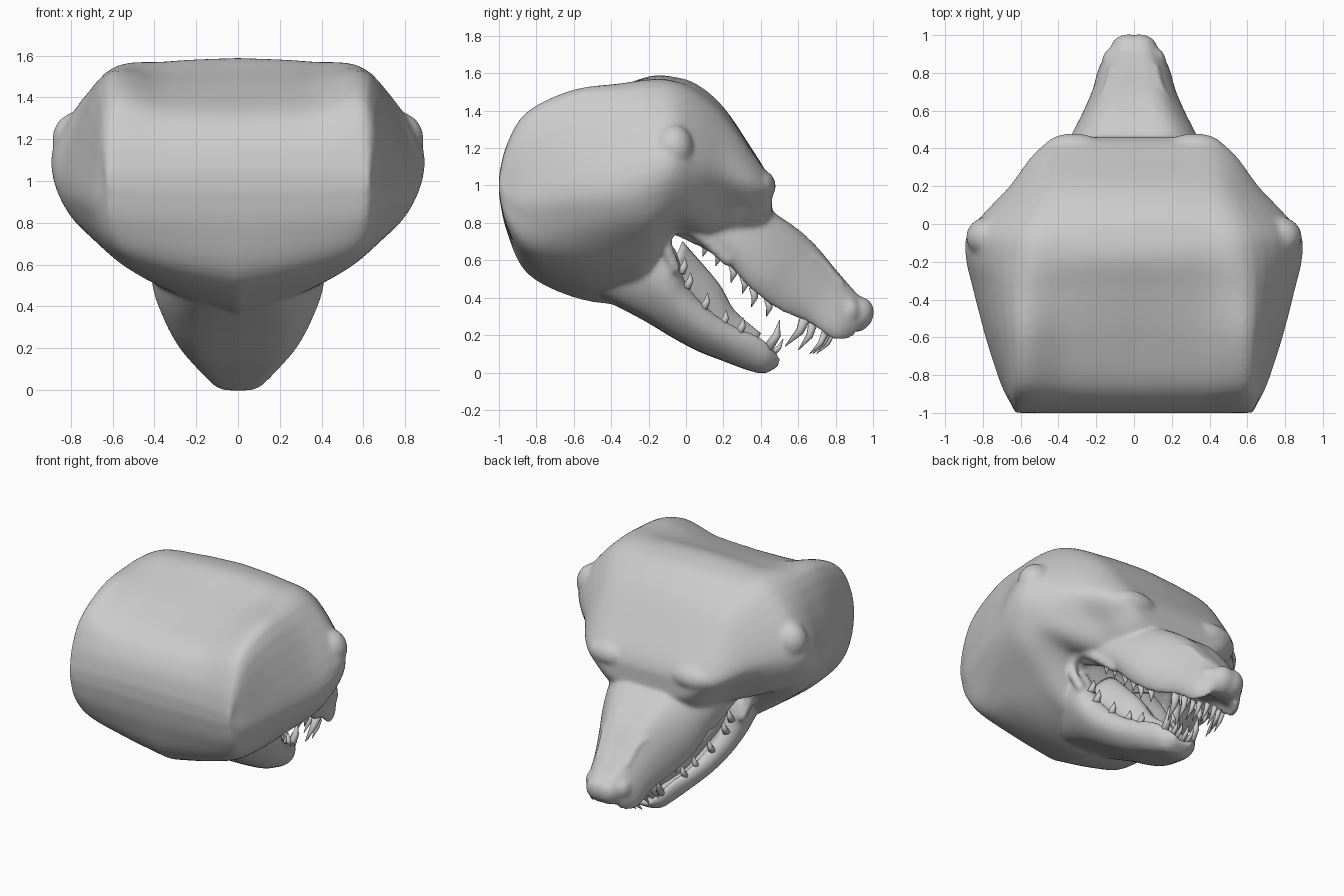
import bpy, bmesh, math
from mathutils import Vector, Matrix
from mathutils.geometry import interpolate_bezier

cube = bpy.data.objects.get("Cube")
if cube:
    bpy.data.objects.remove(cube)

grey = bpy.data.materials.new("clay_grey")
grey.use_nodes = True
colour = (0.6, 0.6, 0.6, 1)
grey.diffuse_color = colour
grey.node_tree.nodes["Principled BSDF"].inputs["Base Color"].default_value = colour


def spline(points, steps):
    """Smooth curve through all the points."""
    p = [Vector(q) for q in points]
    p = [p[0]] + p + [p[-1]]
    out = []
    for a, b, c, d in zip(p, p[1:], p[2:], p[3:]):
        out += interpolate_bezier(b, b + (c - a) / 6, c - (d - b) / 6, c, steps + 1)[:-1]
    return out + [p[-1]]


def loft(bm, halves, steps=5):
    """Skin a row of half sections, mirrored across x."""
    halves = [spline(h, steps) for h in halves]
    columns = [spline(c, steps) for c in zip(*halves)]
    rings = []
    for half in zip(*columns):
        ring = list(half) + [Vector((-q.x, q.y, q.z)) for q in half[-2:0:-1]]
        rings.append([bm.verts.new(q) for q in ring])
    for r, s in zip(rings, rings[1:]):
        for i in range(len(r)):
            j = (i + 1) % len(r)
            bm.faces.new((r[i], r[j], s[j], s[i]))
    bm.faces.new(rings[0][::-1])
    bm.faces.new(rings[-1])


def tilted(shape, stations):
    """Fit a unit half shape between a lower and an upper point."""
    return [[(u * w, y0 + (y1 - y0) * t, z0 + (z1 - z0) * t) for u, t in shape]
            for y0, z0, y1, z1, w in stations]


def blob(bm, centre, size, tilt=0.0):
    for side in (1, -1):
        place = Matrix.Translation((side * centre[0], centre[1], centre[2]))
        bmesh.ops.create_uvsphere(bm, u_segments=20, v_segments=12, radius=1,
                                  matrix=place @ Matrix.Rotation(tilt, 4, "X")
                                  @ Matrix.Diagonal((*size, 1)))


def tube(bm, path, radius):
    """Fold of skin, on both sides, made of overlapping beads."""
    for q in spline(path, 6):
        blob(bm, q, (radius,) * 3)


def finish(bm, name):
    bmesh.ops.recalc_face_normals(bm, faces=bm.faces)
    mesh = bpy.data.meshes.new(name)
    bm.to_mesh(mesh)
    bm.free()
    mesh.materials.append(grey)
    ob = bpy.data.objects.new(name, mesh)
    bpy.context.collection.objects.link(ob)
    mesh.polygons.foreach_set("use_smooth", [True] * len(mesh.polygons))
    return ob


# Skull: y, top, shoulder x z, widest x z, cheek x z, lower x z, bottom
skull = [
    (-1.0, 1.05, .60, 1.04, .63, 1.0, .62, .98, .58, .96, .95),
    (-.96, 1.20, .61, 1.20, .645, 1.0, .64, .90, .59, .80, .76),
    (-.85, 1.33, .62, 1.375, .70, 1.0, .68, .83, .58, .66, .53),
    (-.60, 1.44, .63, 1.49, .78, 1.04, .74, .82, .58, .62, .40),
    (-.35, 1.53, .64, 1.51, .84, 1.08, .80, .84, .58, .63, .36),
    (-.19, 1.585, .63, 1.52, .88, 1.13, .81, .85, .56, .65, .38),
    (-.06, 1.58, .61, 1.51, .88, 1.16, .78, .89, .54, .77, .76),
    (.06, 1.54, .57, 1.45, .79, 1.13, .68, .88, .48, .76, .74),
    (.20, 1.42, .50, 1.34, .66, 1.08, .52, .88, .38, .74, .68),
    (.35, 1.20, .44, 1.16, .55, 1.02, .45, .88, .33, .76, .70),
    (.43, 1.07, .37, 1.06, .46, .99, .40, .90, .30, .82, .80),
    (.46, .99, .30, .98, .36, .95, .33, .90, .25, .86, .85),
]
head = bmesh.new()
loft(head, [[(0, y, t), (sx * .55, y, t * .75 + sz * .25), (sx, y, sz), (wx, y, wz),
             (cx, y, cz), (lx, y, lz), (lx * .55, y, lz * .4 + b * .6), (0, y, b)]
            for y, t, sx, sz, wx, wz, cx, cz, lx, lz, b in skull])

# Upper muzzle with a hollow palate
muzzle_shape = [(0, 1), (.5, .97), (.86, .65), (1, .25), (.86, 0), (.6, .2), (0, .27)]
muzzle = [(-.1, .75, .2, 1.1, .44), (.18, .61, .45, .87, .40), (.35, .44, .57, .785, .355),
          (.5, .33, .69, .68, .285), (.65, .265, .80, .55, .225), (.8, .17, .90, .435, .185),
          (.9, .19, .965, .37, .12)]
loft(head, tilted(muzzle_shape, muzzle))

# Lower jaw with a trough between the lips
jaw_shape = [(0, .6), (.6, .75), (.82, 1), (1, .8), (.95, .42), (.6, .07), (0, 0)]
jaw = [(-.5, .42, -.36, .75, .34), (-.24, .285, -.08, .69, .41), (-.08, .19, .0, .48, .36),
       (.06, .115, .13, .335, .30), (.2, .06, .26, .25, .24), (.33, .012, .38, .2, .185),
       (.42, -.005, .455, .145, .14), (.495, .035, .508, .075, .07)]
loft(head, tilted(jaw_shape, jaw))

# Nose, brows, cheek bones, lip folds and muzzle wrinkles
blob(head, (.03, .915, .31), (.10, .087, .10), -.6)
blob(head, (.11, .87, .33), (.06, .06, .07))
blob(head, (.32, .40, 1.0), (.16, .08, .085), .3)
blob(head, (.77, -.07, 1.2), (.12, .11, .13))
tube(head, [(.40, -.06, .56), (.43, -.1, .67), (.44, -.09, .75), (.43, .0, .775),
            (.40, .1, .71), (.36, .22, .60)], .032)
for x, y, z in ((.1, .62, .735), (.2, .57, .70), (.14, .74, .59)):
    tube(head, [(x + .03, y - .06, z + .03), (x, y, z), (x - .02, y + .09, z - .11)], .016)

wolf_head = finish(head, "head")
remesh = wolf_head.modifiers.new("blend", "REMESH")
remesh.mode = "VOXEL"
remesh.voxel_size = .014
remesh.use_smooth_shade = True
soften = wolf_head.modifiers.new("soften", "SMOOTH")
soften.factor = .5
soften.iterations = 10

# Tongue rising from the jaw into the throat
tongue = bmesh.new()
tongue_shape = [(0, .85), (.6, 1), (1, .5), (.6, 0), (0, 0)]
loft(tongue, tilted(tongue_shape, [(-.14, .42, -.02, .70, .30), (.05, .25, .17, .48, .2),
                                   (.2, .16, .26, .33, .14), (.36, .12, .4, .21, .06)]))
finish(tongue, "tongue")


def tooth(bm, base, tip, radius):
    """Curved cone on both sides of the mouth."""
    for side in (1, -1):
        a, c = (Vector((side * q[0], q[1], q[2])) for q in (base, tip))
        bend = (a + c) / 2 + Vector((0, .12, 0)) * (c - a).length
        turn = (c - a).to_track_quat("Z", "Y")
        rings = []
        for centre, r in ((a, radius), (bend, radius * .7), (c, radius * .08)):
            rings.append([bm.verts.new(centre + turn @ Vector(
                (r * math.cos(k * math.pi / 4), r * math.sin(k * math.pi / 4), 0)))
                for k in range(8)])
        for r, s in zip(rings, rings[1:]):
            for i in range(8):
                bm.faces.new((r[i - 1], r[i], s[i], s[i - 1]))
        bm.faces.new(rings[0])
        bm.faces.new(rings[-1])


# Upper teeth: molars, fangs and incisors
upper = bmesh.new()
for x, y, z, size in ((.32, .10, .68, .06), (.31, .17, .63, .06), (.29, .25, .55, .07),
                      (.27, .31, .49, .07), (.25, .36, .43, .08), (.23, .44, .37, .07)):
    tooth(upper, (x, y, z + .02), (x - .01, y - .01, z - size), .024)
tooth(upper, (.18, .64, .30), (.16, .53, .14), .032)
tooth(upper, (.14, .68, .27), (.13, .60, .12), .026)
for x in (.03, .08, .12):
    tooth(upper, (x, .79 - x * .4, .21), (x, .71 - x * .4, .10), .02)
finish(upper, "upper_teeth")

# Lower teeth
lower = bmesh.new()
for x, y, z in ((.34, -.03, .55), (.32, .0, .47), (.27, .09, .36), (.22, .19, .27),
                (.19, .28, .23)):
    tooth(lower, (x, y, z - .02), (x - .01, y + .025, z + .065), .026)
tooth(lower, (.11, .43, .12), (.12, .50, .28), .03)
for x in (.025, .065):
    tooth(lower, (x, .45, .09), (x, .52, .18), .018)
finish(lower, "lower_teeth")
